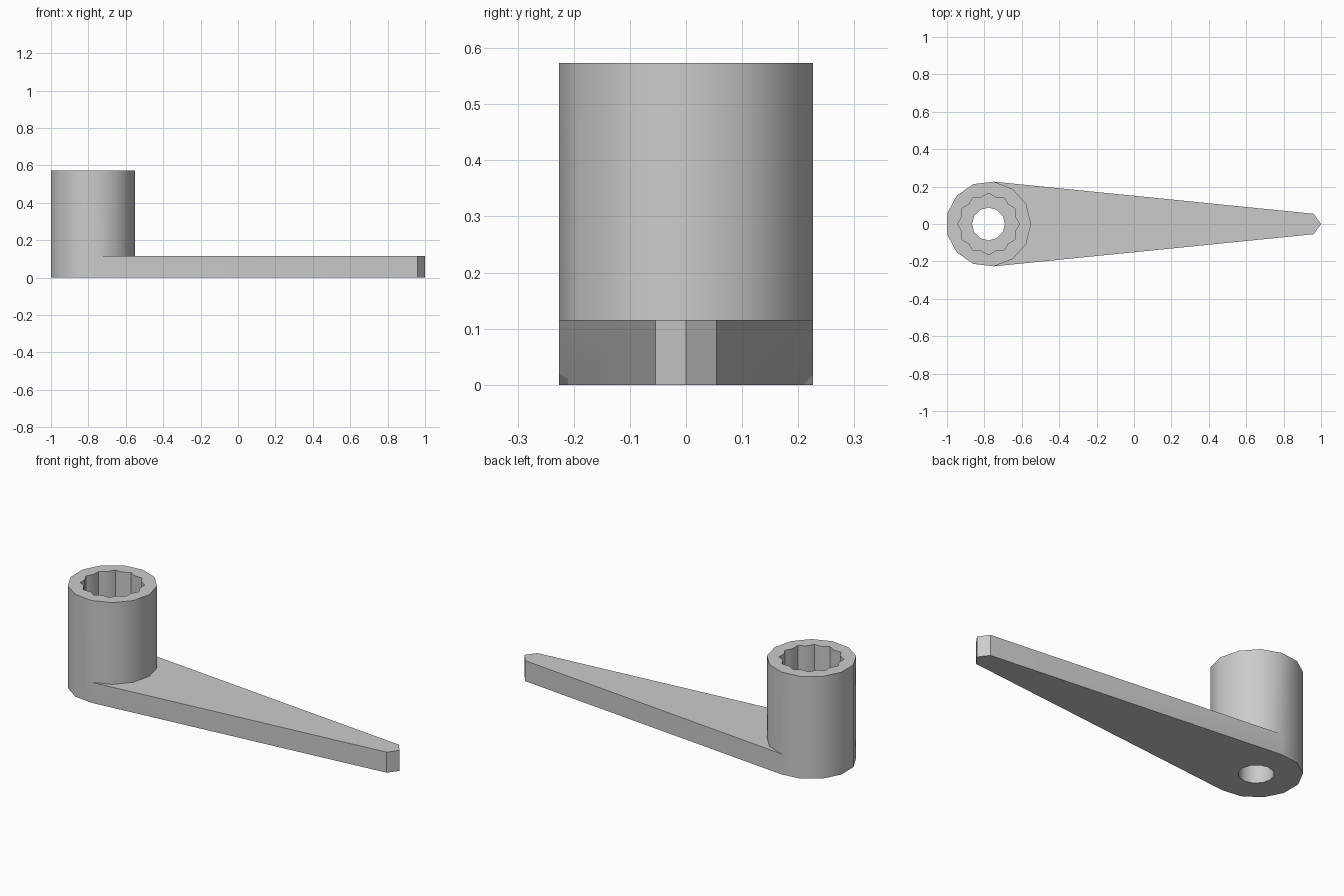
import bpy, bmesh
from math import cos, sin, tau

cube = bpy.data.objects.get("Cube")
if cube:
    bpy.data.objects.remove(cube)

CX, R = -0.778, 0.228          # barrel axis and radius
TIP_R = 0.0575                 # handle end radius
BASE, TOP = 0.115, 0.573       # handle thickness, barrel height
SIDES = 13

steel = bpy.data.materials.new("grey steel")
steel.use_nodes = True
grey = (0.6, 0.6, 0.6, 1)
steel.diffuse_color = grey
steel.node_tree.nodes["Principled BSDF"].inputs["Base Color"].default_value = grey


def polar(cx, r, k, n):
    return (cx + r * cos(tau * k / n), r * sin(tau * k / n))


bm = bmesh.new()


def ring(points, z):
    return [bm.verts.new((x, y, z)) for x, y in points]


def wall(low, high, closed=True):
    n = len(low)
    for i in range(n if closed else n - 1):
        j = (i + 1) % n
        bm.faces.new((low[i], low[j], high[j], high[i]))


def cap(*loops):
    """Fill the flat area between an outer loop and a hole."""
    edges = [bm.edges.get((l[i - 1], l[i])) for l in loops for i in range(len(l))]
    bmesh.ops.triangle_fill(bm, edges=edges, use_beauty=True, normal=(0, 0, 1))


# Outlines: round barrel, pointed handle end, twelve-point socket, bolt hole
barrel = [polar(CX, R, k, SIDES) for k in range(SIDES)]
tip = [polar(1 - TIP_R, TIP_R, k, 5) for k in (-1, 0, 1)]
star = [polar(CX, 0.148 if k % 2 else 0.165, k, 24) for k in range(24)]
hole = [polar(CX, 0.088, k, 12) for k in range(12)]

# Outer skin: tapered handle base merging into the barrel
barrel_low, barrel_top = ring(barrel, BASE), ring(barrel, TOP)
tip_low, tip_top = ring(tip, 0), ring(tip, BASE)
back_low = ring(barrel[3:11], 0)
wall(barrel_low, barrel_top)
base_low = back_low + tip_low
wall(base_low, barrel_low[3:11] + tip_top)
front_arc = barrel_low[10:] + barrel_low[:4]
bm.faces.new(tip_top + front_arc[::-1])

# Socket and bolt hole
star_top, star_floor = ring(star, TOP), ring(star, BASE)
hole_top, hole_low = ring(hole, BASE), ring(hole, 0)
wall(star_floor, star_top)
wall(hole_low, hole_top)
cap(barrel_top, star_top)
cap(star_floor, hole_top)
cap(base_low, hole_low)

bmesh.ops.recalc_face_normals(bm, faces=bm.faces)
mesh = bpy.data.meshes.new("socket_wrench")
bm.to_mesh(mesh)
bm.free()
mesh.materials.append(steel)
wrench = bpy.data.objects.new("socket_wrench", mesh)
bpy.context.collection.objects.link(wrench)

# Smooth round walls, crisp edges
bpy.ops.object.select_all(action="DESELECT")
wrench.select_set(True)
bpy.context.view_layer.objects.active = wrench
bpy.ops.object.shade_smooth_by_angle(angle=0.53)
